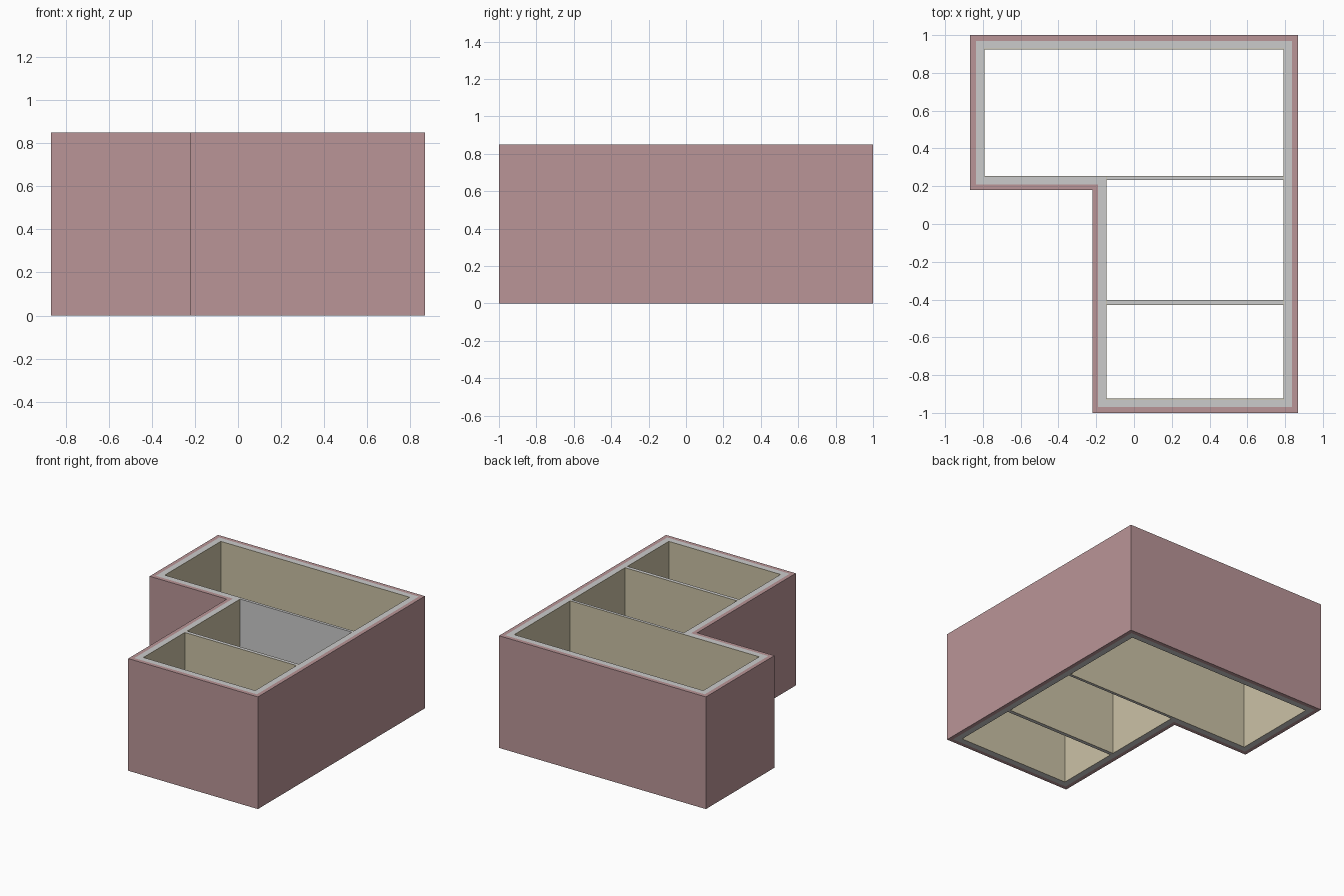
import bpy, bmesh

if "Cube" in bpy.data.objects:
    bpy.data.objects.remove(bpy.data.objects["Cube"])

HEIGHT = 0.85
# L-shaped footprint, counter-clockwise, with inward direction of each corner
CORNERS = [(-0.867, 1.0, 1, -1), (-0.867, 0.18, 1, 1), (-0.22, 0.18, 1, 1),
           (-0.22, -1.0, 1, 1), (0.867, -1.0, -1, 1), (0.867, 1.0, -1, -1)]


def material(name, color):
    m = bpy.data.materials.new(name)
    m.diffuse_color = (*color, 1)
    m.use_nodes = True
    m.node_tree.nodes["Principled BSDF"].inputs["Base Color"].default_value = m.diffuse_color
    return m


brick = material("brick", (0.49, 0.30, 0.31))
plaster = material("plaster", (0.60, 0.54, 0.38))


def finish(name, bm, mat):
    bmesh.ops.recalc_face_normals(bm, faces=bm.faces)
    mesh = bpy.data.meshes.new(name)
    bm.to_mesh(mesh)
    bm.free()
    ob = bpy.data.objects.new(name, mesh)
    bpy.context.collection.objects.link(ob)
    if mat:
        mesh.materials.append(mat)
    return ob


def wall_layer(name, d0, d1, mat=None):
    """Closed shell between two inward offsets of the footprint."""
    bm = bmesh.new()
    loops = [[bm.verts.new((x + sx * d, y + sy * d, z)) for x, y, sx, sy in CORNERS]
             for d, z in ((d0, 0), (d0, HEIGHT), (d1, HEIGHT), (d1, 0))]
    n = len(CORNERS)
    for k in range(4):
        a, b = loops[k], loops[(k + 1) % 4]
        for i in range(n):
            j = (i + 1) % n
            bm.faces.new((a[i], a[j], b[j], b[i]))
    return finish(name, bm, mat)


def slab(name, x0, x1, y0, y1, mat=None):
    bm = bmesh.new()
    bmesh.ops.create_cube(bm, size=1)
    for v in bm.verts:
        v.co = (x1 if v.co.x > 0 else x0, y1 if v.co.y > 0 else y0,
                HEIGHT if v.co.z > 0 else 0)
    return finish(name, bm, mat)


# Outer walls: brick skin, block core, thin plaster lining
SKIN, CORE, LINING = 0.03, 0.072, 0.075
wall_layer("brick_skin", 0, SKIN, brick)
wall_layer("block_core", SKIN, CORE)
wall_layer("plaster_lining", CORE, LINING, plaster)

# Partition between large and middle rooms, plastered on the back only
X0, X1, T = -0.22 + LINING, 0.867 - LINING, LINING - CORE
slab("back_partition", X0, X1, 0.233, 0.255 - T)
slab("back_partition_plaster", X0, X1, 0.255 - T, 0.255, plaster)

# Partition between middle and front rooms, plastered on both sides
slab("front_partition", X0, X1, -0.43 + T, -0.402 - T)
slab("front_partition_plaster_front", X0, X1, -0.43, -0.43 + T, plaster)
slab("front_partition_plaster_back", X0, X1, -0.402 - T, -0.402, plaster)
